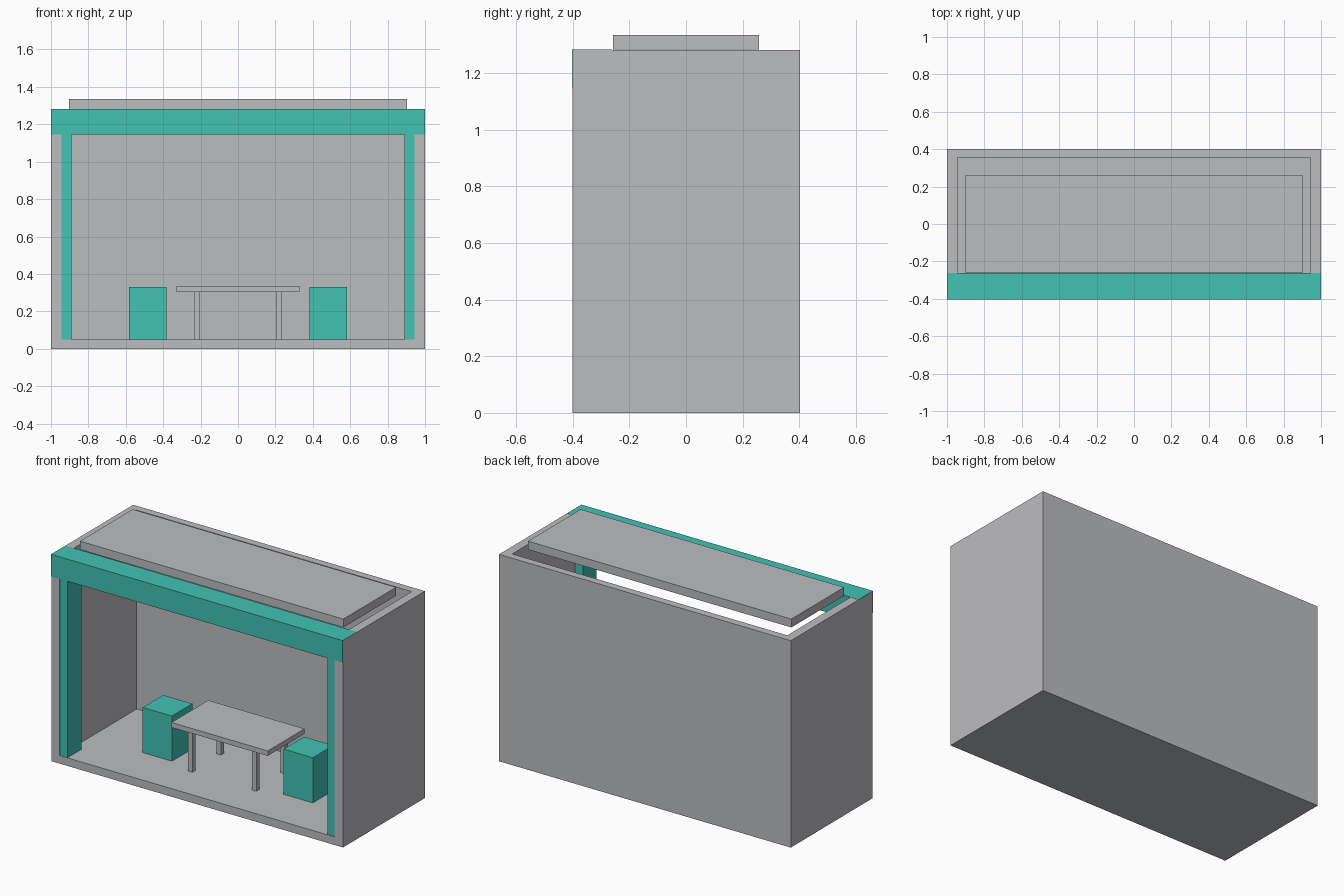
import bpy
import bmesh
from mathutils import Matrix, Vector

if "Cube" in bpy.data.objects:
    bpy.data.objects.remove(bpy.data.objects["Cube"])


def material(name, rgb):
    m = bpy.data.materials.new(name)
    m.diffuse_color = (*rgb, 1.0)
    m.use_nodes = True
    m.node_tree.nodes["Principled BSDF"].inputs["Base Color"].default_value = m.diffuse_color
    return m


GREY = material("light grey", (0.503, 0.509, 0.527))
TEAL = material("teal", (0.054, 0.546, 0.456))


def box(name, x, y, z, mat):
    """Box from (min, max) ranges on each axis."""
    lo, hi = Vector((x[0], y[0], z[0])), Vector((x[1], y[1], z[1]))
    bm = bmesh.new()
    bmesh.ops.create_cube(bm, size=1, matrix=Matrix.Translation((lo + hi) / 2)
                          @ Matrix.Diagonal((*(hi - lo), 1)))
    mesh = bpy.data.meshes.new(name)
    bm.to_mesh(mesh)
    bm.free()
    mesh.materials.append(mat)
    obj = bpy.data.objects.new(name, mesh)
    bpy.context.collection.objects.link(obj)
    return obj


def span(centre, half):
    return (centre - half, centre + half)


# Shell: floor, back and side walls, open at the front and top
shell = box("shell", (-1, 1), (-0.4, 0.402), (0, 1.282), GREY)
cutter = box("shell_cutter", (-0.943, 0.943), (-1, 0.355), (0.05, 2), GREY)
cutter.hide_render = True
cut = shell.modifiers.new("hollow", 'BOOLEAN')
cut.operation = 'DIFFERENCE'
cut.solver = 'EXACT'
cut.object = cutter
bpy.context.view_layer.objects.active = shell
bpy.ops.object.modifier_apply(modifier=cut.name)
bpy.data.objects.remove(cutter)

# Front frame: header beam with a column at each end
box("header_beam", (-0.9995, 0.9995), (-0.403, -0.262), (1.146, 1.283), TEAL)
for side, s in (("left", -1), ("right", 1)):
    box(side + "_column", span(s * 0.943, 0.053), (-0.397, -0.262), (0.003, 1.146), TEAL)

# Roof panel resting above the opening
box("roof_panel", (-0.903, 0.903), (-0.258, 0.258), (1.283, 1.335), GREY)

# Table
box("table_top", (-0.33, 0.33), (-0.18, 0.18), (0.304, 0.335), GREY)
for side, s in (("left", -1), ("right", 1)):
    for end, e in (("front", -1), ("back", 1)):
        box(f"table_leg_{end}_{side}", span(s * 0.219, 0.015), span(e * 0.14, 0.015),
            (0.05, 0.304), GREY)
    # Stool at each end of the table
    box(side + "_stool", span(s * 0.483, 0.1), (-0.1, 0.1), (0.05, 0.33), TEAL)
